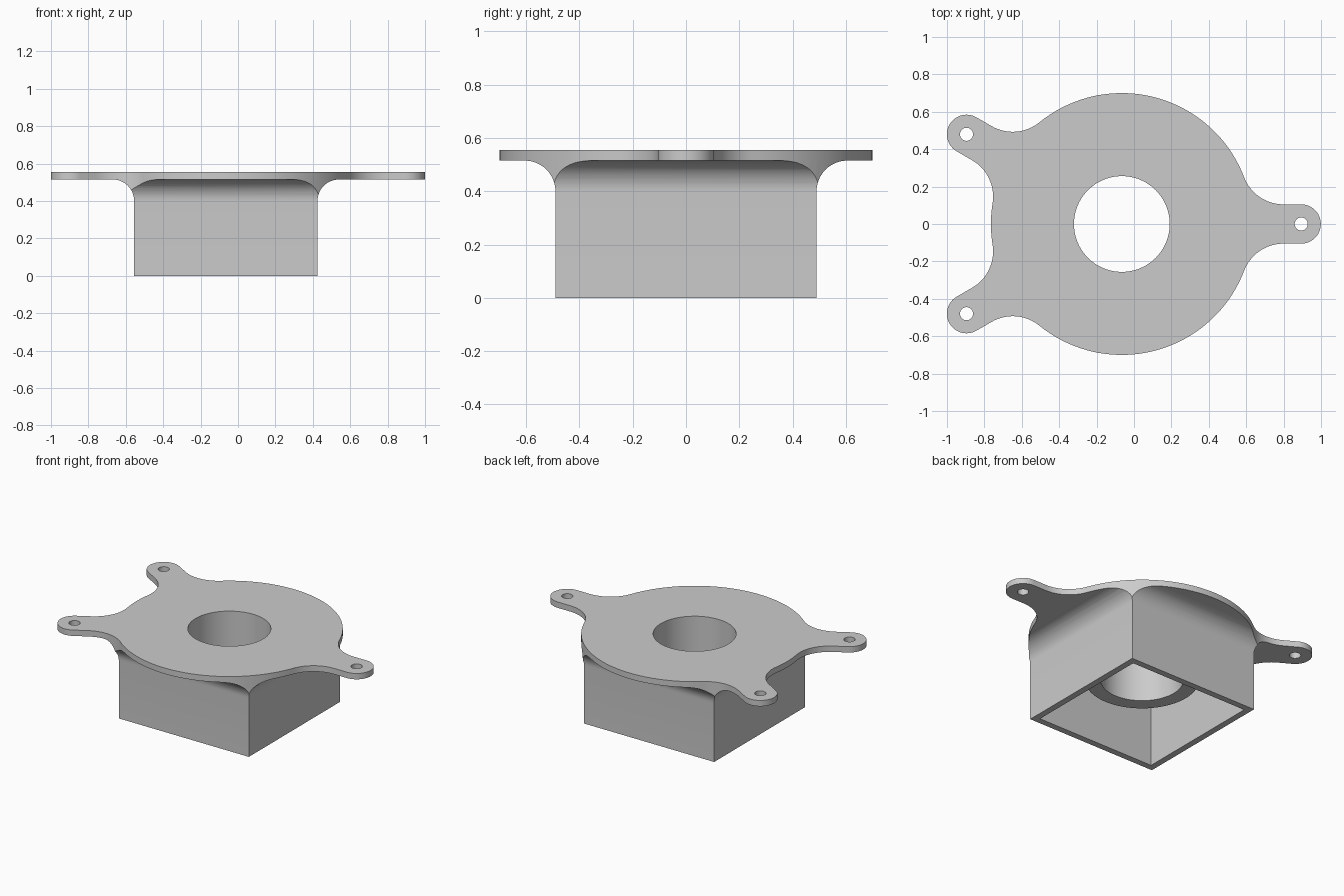
import bpy
import bmesh
from math import sin, cos, pi, radians, atan2, sqrt

cube = bpy.data.objects.get("Cube")
if cube:
    bpy.data.objects.remove(cube, do_unlink=True)

CX = -0.065                            # centre of disc and housing
DISC_R, ARM_W, FILLET, REACH = 0.70, 0.105, 0.225, 0.959
TOP, PLATE_Z = 0.555, 0.515            # flange top and underside
HALF, WALL, FLARE = 0.49, 0.043, 0.115
ARMS = [radians(a) for a in (0, 150, 210)]

grey = bpy.data.materials.new("plain grey")
grey.use_nodes = True
grey.diffuse_color = (0.6, 0.6, 0.6, 1)
grey.node_tree.nodes["Principled BSDF"].inputs["Base Color"].default_value = (0.6, 0.6, 0.6, 1)


def arc(cx, cy, r, a0, a1, n):
    return [(cx + r * cos(a0 + (a1 - a0) * i / n), cy + r * sin(a0 + (a1 - a0) * i / n))
            for i in range(n + 1)]


def circle(x, y, r, n=96):
    return arc(x, y, r, 0, 2 * pi, n)[:-1]


def square(h):
    return [(CX - h, -h), (CX + h, -h), (CX + h, h), (CX - h, h)]


def loft(name, sections):
    """Solid through stacked (outline, height) sections, bottom to top."""
    bm = bmesh.new()
    rings = [[bm.verts.new((x, y, z)) for x, y in pts] for pts, z in sections]
    bm.faces.new(rings[0][::-1])
    bm.faces.new(rings[-1])
    for low, high in zip(rings, rings[1:]):
        for i in range(len(low)):
            j = (i + 1) % len(low)
            bm.faces.new((low[i], low[j], high[j], high[i]))
    mesh = bpy.data.meshes.new(name)
    bm.to_mesh(mesh)
    bm.free()
    ob = bpy.data.objects.new(name, mesh)
    bpy.context.collection.objects.link(ob)
    return ob


def combine(target, tool, operation):
    mod = target.modifiers.new("cut", 'BOOLEAN')
    mod.operation, mod.object, mod.solver = operation, tool, 'EXACT'
    tool.hide_render = True
    bpy.context.view_layer.objects.active = target
    bpy.ops.object.modifier_apply(modifier=mod.name)
    bpy.data.objects.remove(tool, do_unlink=True)


def flange_outline():
    """Disc with three rounded arms blended in by fillets."""
    fy = ARM_W + FILLET
    fx = sqrt((DISC_R + FILLET) ** 2 - fy ** 2)
    phi = atan2(fy, fx)
    arm = (arc(fx, -fy, FILLET, pi - phi, pi / 2, 16)
           + arc(REACH, 0, ARM_W, -pi / 2, pi / 2, 24)
           + arc(fx, fy, FILLET, -pi / 2, phi - pi, 16))
    pts = []
    for a, b in zip(ARMS, ARMS[1:] + [2 * pi]):
        pts += [(CX + x * cos(a) - y * sin(a), x * sin(a) + y * cos(a)) for x, y in arm]
        start, end = a + phi, b - phi
        pts += arc(CX, 0, DISC_R, start, end, max(6, int((end - start) / 0.05)))[1:-1]
    return pts


# Square housing flaring into the flange, trimmed to the flange outline
profile = [(HALF, 0)]
for i in range(13):
    t = pi / 2 * i / 12
    profile.append((HALF + FLARE * (1 - cos(t)), PLATE_Z - FLARE * (1 - sin(t))))
profile += [(1.3, PLATE_Z), (1.3, TOP + 0.1)]
housing = loft("flanged_housing", [(square(h), z) for h, z in profile])
outline = flange_outline()
combine(housing, loft("flange_trim", [(outline, -0.1), (outline, TOP)]), 'INTERSECT')

# Open cavity underneath, leaving a tube hanging from the flange
inner = square(HALF - WALL)
cavity = loft("cavity", [(inner, -0.1), (inner, PLATE_Z)])
ring = circle(CX, 0, 0.352)
combine(cavity, loft("tube", [(ring, 0.245), (ring, 0.7)]), 'DIFFERENCE')
combine(housing, cavity, 'DIFFERENCE')

# Central bore and arm screw holes
holes = [circle(CX, 0, 0.256)]
holes += [circle(CX + REACH * cos(a), REACH * sin(a), 0.035, 32) for a in ARMS]
for hole in holes:
    combine(housing, loft("drill", [(hole, -0.2), (hole, 0.8)]), 'DIFFERENCE')

# Finish
housing.data.materials.clear()
housing.data.materials.append(grey)
bpy.ops.object.select_all(action='DESELECT')
housing.select_set(True)
bpy.context.view_layer.objects.active = housing
bpy.ops.object.shade_smooth_by_angle(angle=radians(30))
